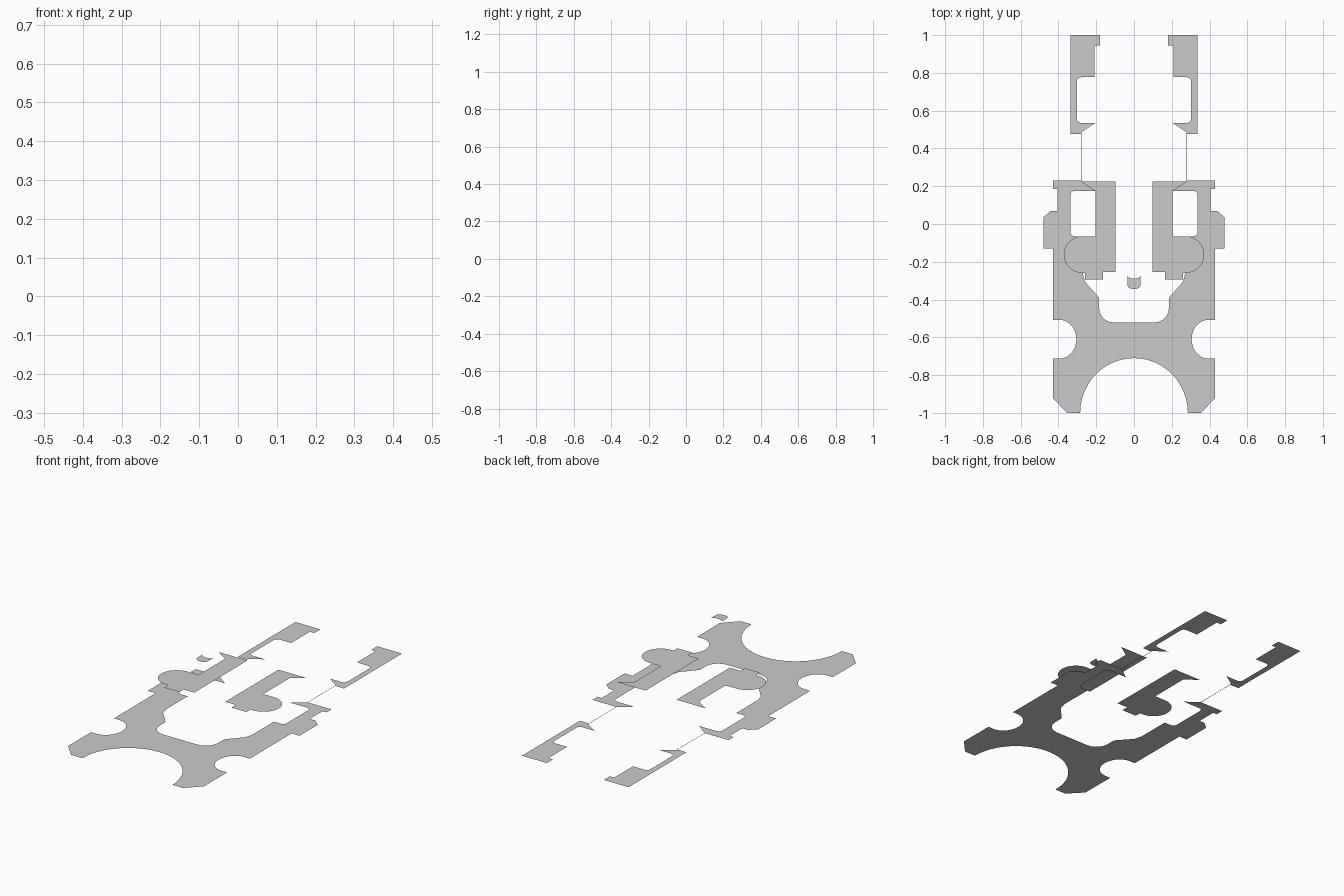
import bpy, bmesh
from math import cos, sin, radians

if "Cube" in bpy.data.objects:
    bpy.data.objects.remove(bpy.data.objects["Cube"])


def arc(cx, cy, rx, ry, a0, a1, n):
    """Points along an elliptical arc, angles in degrees."""
    return [(cx + rx * cos(radians(a0 + (a1 - a0) * i / n)),
             cy + ry * sin(radians(a0 + (a1 - a0) * i / n))) for i in range(n + 1)]


def sheet(name, pts, z, mirror=True):
    """Flat upward-facing sheet from an outline, mirrored across x = 0."""
    bm = bmesh.new()
    face = bm.faces.new([bm.verts.new((x, y, z)) for x, y in pts])
    face.normal_update()
    if face.normal.z < 0:
        face.normal_flip()
    bmesh.ops.triangulate(bm, faces=bm.faces[:], ngon_method='EAR_CLIP')
    me = bpy.data.meshes.new(name)
    bm.to_mesh(me)
    bm.free()
    ob = bpy.data.objects.new(name, me)
    bpy.context.collection.objects.link(ob)
    if mirror:
        ob.modifiers.new("Mirror", 'MIRROR').merge_threshold = 0.0005
    return ob


# Main plate: right half, from the rear corner round to the centre line
plate = [(.28, .23), (.43, .23), (.43, .185), (.405, .185), (.405, .07), (.44, .07),
         (.48, .035), (.48, -.13), (.43, -.13), (.43, -.507)]
plate += arc(.395, -.61, .09, .103, 90, 270, 14)           # side notch
plate += [(.43, -.713), (.43, -.92), (.355, -1), (.285, -1)]
plate += arc(0, -1, .285, .29, 0, 90, 12)[1:]              # front arch
plate += [(0, -.522)]
plate += arc(.105, -.445, .08, .077, -90, 0, 5)            # inner bay
plate += [(.185, -.39), (.26, -.305), (.272, -.26), (.272, -.065)]
plate += arc(.315, -.043, .022, .022, -90, 0, 4)           # window
plate += arc(.315, .153, .022, .022, 0, 90, 4)
plate += [(.205, .175)]
sheet("base_plate", plate, 0)

# Rear frames with open window
frame = [(.337, 1), (.18, 1), (.18, .945), (.208, .945), (.208, .777)]
frame += arc(.281, .755, .022, .022, 90, 0, 4)
frame += arc(.281, .557, .022, .022, 0, -90, 4)
frame += [(.205, .535), (.28, .485), (.28, .477), (.337, .477)]
sheet("rear_frame", frame, 0)

# Hairline links between plate and rear frames
sheet("thin_link", [(.278, .228), (.281, .228), (.281, .487), (.278, .487)], 0)

# Raised inner arms with round ends
arm = [(.098, -.255), (.098, .225), (.28, .225), (.205, .175), (.205, -.065), (.28, -.065)]
arm += arc(.275, -.162, .097, .097, 90, -90, 16)[1:]
arm += [(.26, -.259), (.26, -.295), (.165, -.295), (.165, -.255)]
sheet("raised_arm", arm, .14)

# Small top tab
tab = arc(0, -.272, .035, .018, 180, 360, 6) + arc(0, -.325, .035, .02, 0, -180, 6)
sheet("top_tab", tab, .38, mirror=False)
